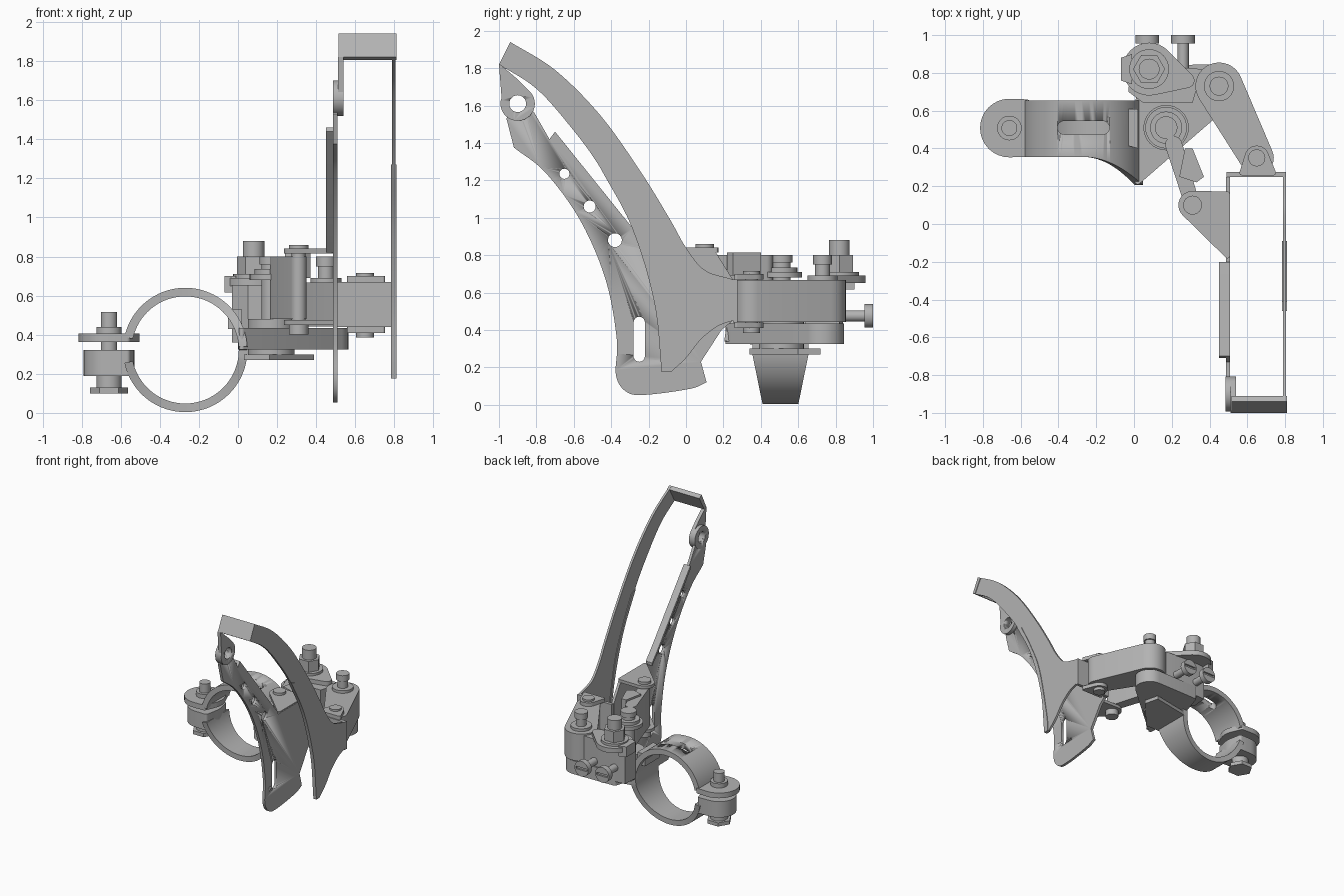
import bpy, bmesh, math
from mathutils import Vector
from mathutils.geometry import convex_hull_2d

cube = bpy.data.objects.get("Cube")
if cube:
    bpy.data.objects.remove(cube, do_unlink=True)

steel = bpy.data.materials.new("satin grey metal")
steel.use_nodes = True
grey = (0.45, 0.45, 0.45, 1)
steel.diffuse_color = grey
steel.node_tree.nodes["Principled BSDF"].inputs["Base Color"].default_value = grey


# ---- helpers ----
def finish(name, bm):
    bmesh.ops.recalc_face_normals(bm, faces=bm.faces)
    mesh = bpy.data.meshes.new(name)
    bm.to_mesh(mesh)
    bm.free()
    mesh.materials.append(steel)
    obj = bpy.data.objects.new(name, mesh)
    bpy.context.collection.objects.link(obj)
    bpy.ops.object.select_all(action='DESELECT')
    obj.select_set(True)
    bpy.context.view_layer.objects.active = obj
    bpy.ops.object.shade_smooth_by_angle(angle=math.radians(30))
    return obj


def place(axis, point, depth):
    u, v = point
    return {'x': (depth, u, v), 'y': (u, depth, v), 'z': (u, v, depth)}[axis]


def add_prism(bm, outline, axis, low, high):
    rings = [[bm.verts.new(place(axis, p, d)) for p in outline] for d in (low, high)]
    for ring in rings:
        bm.faces.new(ring)
    count = len(outline)
    for i in range(count):
        j = (i + 1) % count
        bm.faces.new((rings[0][i], rings[0][j], rings[1][j], rings[1][i]))


def prism(name, outline, axis, low, high):
    bm = bmesh.new()
    add_prism(bm, outline, axis, low, high)
    return finish(name, bm)


def circle(center, radius, sides=32):
    return [(center[0] + radius * math.cos(math.tau * i / sides),
             center[1] + radius * math.sin(math.tau * i / sides)) for i in range(sides)]


def hull(*discs):
    points = [Vector(p) for center, radius in discs for p in circle(center, radius)]
    return [tuple(points[i]) for i in convex_hull_2d(points)]


def spline(points, steps=6):
    ps = [Vector(p) for p in points]
    ps = [ps[0] * 2 - ps[1]] + ps + [ps[-1] * 2 - ps[-2]]
    out = []
    for a, b, c, d in zip(ps, ps[1:], ps[2:], ps[3:]):
        for k in range(steps):
            t = k / steps
            out.append(tuple((b * 2 + (c - a) * t + (a * 2 - b * 5 + c * 4 - d) * t * t
                              + (b * 3 - a - c * 3 + d) * t ** 3) / 2))
    return out + [tuple(ps[-2])]


def stack(name, center, sections, axis='z'):
    bm = bmesh.new()
    for radius, low, high, sides in sections:
        add_prism(bm, circle(center, radius, sides), axis, low, high)
    return finish(name, bm)


def cut(obj, outlines, axis, low, high):
    bm = bmesh.new()
    for outline in outlines:
        add_prism(bm, outline, axis, low, high)
    cutter = finish("cutter", bm)
    cutter.hide_render = True
    mod = obj.modifiers.new("holes", 'BOOLEAN')
    mod.operation = 'DIFFERENCE'
    mod.solver = 'EXACT'
    mod.object = cutter
    bpy.context.view_layer.objects.active = obj
    bpy.ops.object.modifier_apply(modifier=mod.name)
    bpy.data.objects.remove(cutter, do_unlink=True)


# ---- chain cage ----
front_edge = [(-.46, 1.27), (-.29, .95), (-.17, .55), (-.13, .175)]
outer_top = spline([(-.94, 1.94), (-.7, 1.79), (-.46, 1.55), (-.245, 1.25),
                    (-.085, .99), (0, .84), (.1, .72), (.25, .67)])
outer_heel = spline([(.25, .45), (.17, .42), (.08, .35), (0, .25), (-.08, .175)])
outer_front = spline(front_edge[::-1] + [(-.62, 1.49), (-.8, 1.69), (-1, 1.82)])
prism("outer_cage_plate", outer_top + outer_heel + outer_front, 'x', .788, .806)
lip_back = spline([(-.09, .175), (-.1, .32), (-.19, .77), (-.3, 1.04), (-.41, 1.25)])
prism("outer_plate_lip", spline(front_edge) + lip_back, 'x', .783, .811)

inner_front = spline([(-.92, 1.375), (-.75, 1.24), (-.565, .985), (-.43, .67),
                      (-.37, .35), (-.375, .16), (-.32, .07), (-.22, .053),
                      (.02, .085), (.11, .12)])
inner_back = [(.08, .23), (.19, .4), (.25, .45), (.25, .67), (.15, .83), (-.2, .83),
              (-.29, .94), (-.7, 1.46), (-.73, 1.42), (-.81, 1.56), (-.9, 1.65),
              (-.96, 1.53)]
inner = prism("inner_cage_plate", inner_front + inner_back, 'x', .487, .509)
ring_center = (-.9, 1.61)
holes = [circle((-.65, 1.235), .027), circle((-.515, 1.06), .032),
         circle((-.38, .88), .037), circle(ring_center, .045),
         hull(((-.25, .26), .03), ((-.25, .44), .03))]
cut(inner, holes, 'x', .4, .6)
eye = prism("cage_eyelet", circle(ring_center, .092), 'x', .485, .54)
cut(eye, [circle(ring_center, .045)], 'x', .4, .6)
prism("cage_neck", [(-1, 1.82), (-.97, 1.8), (-.9, 1.74), (-.83, 1.67),
                    (-.9, 1.69), (-.985, 1.63)], 'x', .512, .54)
prism("inner_plate_flange", [(-.7, 1.46), (-.29, .95), (-.2, .845), (-.2, .82),
                             (-.3, .93), (-.71, 1.44)], 'x', .45, .509)
prism("front_bridge", [(-.94, 1.94), (-1, 1.82), (-.975, 1.805), (-.91, 1.92)],
      'x', .515, .811)
prism("rear_bridge", [(.49, .25), (.806, .25), (.806, .275), (.49, .275)], 'z', .44, .67)

# ---- cage pivots ----
inner_pivot, outer_pivot = (.31, .1), (.65, .35)
body_pivot, link_pivot, anchor = (.17, .51), (.45, .73), (.08, .82)
ear = hull((inner_pivot, .075), ((.495, .16), .012), ((.495, -.17), .012))
clevis = hull((outer_pivot, .065), ((.57, .27), .012), ((.74, .27), .012))
for side, low in (("lower", .45), ("upper", .815)):
    prism(side + "_inner_ear", ear, 'z', low, low + .025)
for side, low in (("lower", .41), ("upper", .67)):
    prism(side + "_clevis", clevis, 'z', low, low + .03)
stack("inner_pivot_pin", inner_pivot, [(.035, .41, .84, 24), (.05, .84, .86, 24),
                                       (.05, .4, .45, 24)])
stack("outer_pivot_pin", outer_pivot, [(.035, .4, .7, 24), (.045, .7, .715, 24),
                                       (.045, .385, .41, 24)])

# ---- parallelogram links ----
prism("outer_link", hull((link_pivot, .125), (outer_pivot, .09)), 'z', .443, .668)
prism("inner_link", hull(((.21, .42), .045), (inner_pivot, .04)), 'z', .48, .8)
prism("link_tab", [(.24, .25), (.33, .22), (.37, .25), (.31, .4), (.27, .4)], 'z', .69, .815)
stack("body_pivot_boss", body_pivot, [(.12, .41, .48, 32), (.05, .48, .69, 32),
                                      (.11, .68, .71, 32)])
stack("body_pivot_screw", body_pivot, [(.085, .71, .735, 32), (.05, .73, .76, 24),
                                       (.06, .76, .8, 24)])
stack("link_pivot_screw", link_pivot, [(.08, .668, .69, 32), (.04, .69, .75, 24),
                                       (.05, .75, .8, 24)])

# ---- body ----
prism("body_plate", hull((anchor, .02), (link_pivot, .115), ((.02, .225), .015),
                         ((.02, .63), .02)), 'z', .325, .435)
prism("body_block", [(-.03, .7), (.05, .64), (.31, .64), (.36, .82), (.12, .84),
                     (-.02, .83)], 'z', .36, .655)
prism("body_gusset", [(-.05, .42), (.02, .4), (.02, .61), (-.05, .61)], 'z', .43, .53)
prism("lower_support", [(.03, .34), (.16, .34), (.39, .6), (.36, .72), (.04, .66)],
      'z', .27, .3)
stack("support_spacer", body_pivot, [(.12, .3, .33, 32)])

# ---- cable anchor ----
prism("anchor_plate", hull((anchor, .14), ((.28, .76), .04)), 'z', .65, .69)
prism("anchor_tab", [(-.07, .76), (-.01, .74), (-.01, .9), (-.07, .88)], 'z', .615, .7)
stack("anchor_nut", anchor, [(.105, .69, .71, 32), (.085, .7, .8, 6), (.055, .8, .88, 32)])

# ---- limit screws ----
for label, x in (("left", .26), ("right", .07)):
    screw = stack(label + "_limit_screw", (x, .475), [(.03, .7, .96, 24),
                                                     (.063, .955, 1, 32)], 'y')
    slot = [(x - .05, .465), (x + .05, .465), (x + .05, .485), (x - .05, .485)]
    cut(screw, [slot], 'y', .985, 1.1)

# ---- clamp band ----
cx, cz, outer_r, inner_r = -.27, .322, .318, .274
bm = bmesh.new()
rows = []
for i in range(97):
    angle = math.radians(-168 + 336 * i / 96)
    c, s = math.cos(angle), math.sin(angle)
    height = cz + outer_r * s
    half = .095 + .055 * min(1, max(0, height) / .27)
    flare = .15 * max(0, c) ** 2 if s > 0 else 0
    rows.append([bm.verts.new((cx + r * c, y, cz + r * s)) for r, y in (
        (outer_r, .505 - half - flare), (outer_r, .505 + half),
        (inner_r, .505 + half), (inner_r, .505 - half - flare))])
for a, b in zip(rows, rows[1:]):
    for k in range(4):
        n = (k + 1) % 4
        bm.faces.new((a[k], a[n], b[n], b[k]))
bm.faces.new(rows[0])
bm.faces.new(rows[-1])
band = finish("clamp_band", bm)
cut(band, [hull(((-.37, .51), .035), ((-.165, .51), .035))], 'z', .5, .7)

# ---- clamp lugs and bolt ----
bolt = (-.66, .508)
tongue = hull((bolt, .155), ((-.57, .375), .02), ((-.57, .64), .02))
prism("upper_clamp_lug", tongue, 'z', .362, .405)
prism("lower_clamp_lug", hull((bolt, .13), ((-.57, .395), .02), ((-.57, .62), .02)),
      'z', .19, .322)
stack("clamp_bolt", bolt, [(.042, .1, .515, 24), (.065, .405, .44, 32),
                           (.097, .1, .13, 6), (.065, .13, .19, 32)])
